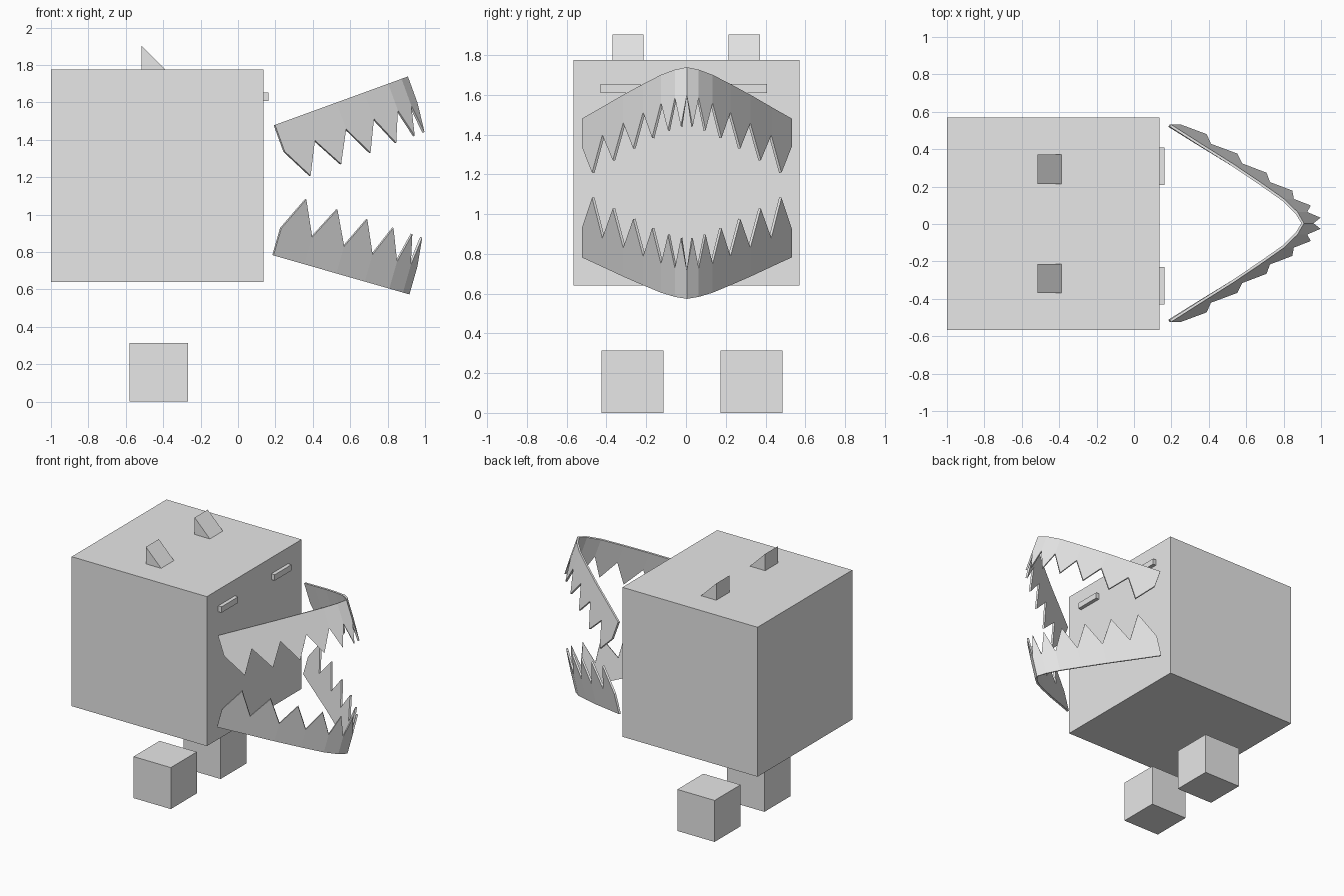
import bpy, math

if "Cube" in bpy.data.objects:
    bpy.data.objects.remove(bpy.data.objects["Cube"])

grey = bpy.data.materials.new("plain_grey")
grey.diffuse_color = (0.8, 0.8, 0.8, 1)
grey.use_nodes = True
grey.node_tree.nodes["Principled BSDF"].inputs["Base Color"].default_value = grey.diffuse_color


def make(name, verts, faces):
    mesh = bpy.data.meshes.new(name)
    mesh.from_pydata(verts, [], faces)
    mesh.materials.append(grey)
    obj = bpy.data.objects.new(name, mesh)
    bpy.context.collection.objects.link(obj)
    return obj


def prism(name, profile, y0, y1):
    """Extrude a counter-clockwise (as seen from the front) x-z profile along y."""
    n = len(profile)
    verts = [(x, y, z) for y in (y0, y1) for x, z in profile]
    faces = [tuple(range(n)), tuple(range(2 * n - 1, n - 1, -1))]
    faces += [(i, i + n, (i + 1) % n + n, (i + 1) % n) for i in range(n)]
    return make(name, verts, faces)


def box(name, x0, x1, y0, y1, z0, z1):
    return prism(name, [(x0, z0), (x1, z0), (x1, z1), (x0, z1)], y0, y1)


# Cube body
box("body", -1.0, 0.135, -0.567, 0.57, 0.64, 1.775)

# Feet, eyes and ears, one per side
box("right_foot", -0.58, -0.267, -0.425, -0.113, 0.0, 0.315)
box("left_foot", -0.58, -0.267, 0.173, 0.485, 0.0, 0.315)
box("right_eye", 0.135, 0.163, -0.43, -0.23, 1.608, 1.653)
box("left_eye", 0.135, 0.163, 0.208, 0.408, 1.608, 1.653)
ear = [(-0.515, 1.775), (-0.387, 1.775), (-0.515, 1.903)]
prism("right_ear", ear, -0.37, -0.215)
prism("left_ear", ear, 0.215, 0.372)

# Half of the jaw outline: (distance forward, half width), hinge to tip
HALF = [(0.0, 0.528), (0.172, 0.425), (0.35, 0.32), (0.508, 0.22),
        (0.644, 0.13), (0.72, 0.06), (0.756, 0.0)]
OUTLINE = HALF + [(u, -y) for u, y in reversed(HALF[:-1])]


def jaw(name, x0, z0, pitch, side, tooth_back, tooth_front):
    """Curved band with a saw-tooth rim; side is -1 for teeth down, 1 for up."""
    c, s = math.cos(pitch), math.sin(pitch)

    def place(u, y, w):
        return (x0 + u * c - side * w * s, y + 0.004, z0 + u * s + side * w * c)

    verts, faces = [], []
    for u, y in OUTLINE:
        verts += [place(u, y, 0.0), place(u, y, 0.151)]
    for i in range(len(OUTLINE) - 1):
        (u0, y0), (u1, y1) = OUTLINE[i], OUTLINE[i + 1]
        u, y = (u0 + u1) / 2, (y0 + y1) / 2
        length = tooth_back + (tooth_front - tooth_back) * u / 0.756
        verts.append(place(u, y, length))
        a = 2 * i
        faces += [(a, a + 2, a + 3, a + 1), (a + 1, a + 3, len(verts) - 1)]
    if side > 0:
        faces = [f[::-1] for f in faces]
    obj = make(name, verts, faces)
    mod = obj.modifiers.new("thickness", 'SOLIDIFY')
    mod.thickness = 0.014
    mod.offset = -1
    return obj


# Open jaws with teeth
jaw("upper_jaw", 0.198, 1.48, math.radians(20), -1, 0.322, 0.309)
jaw("lower_jaw", 0.19, 0.782, math.radians(-16), 1, 0.34, 0.311)
